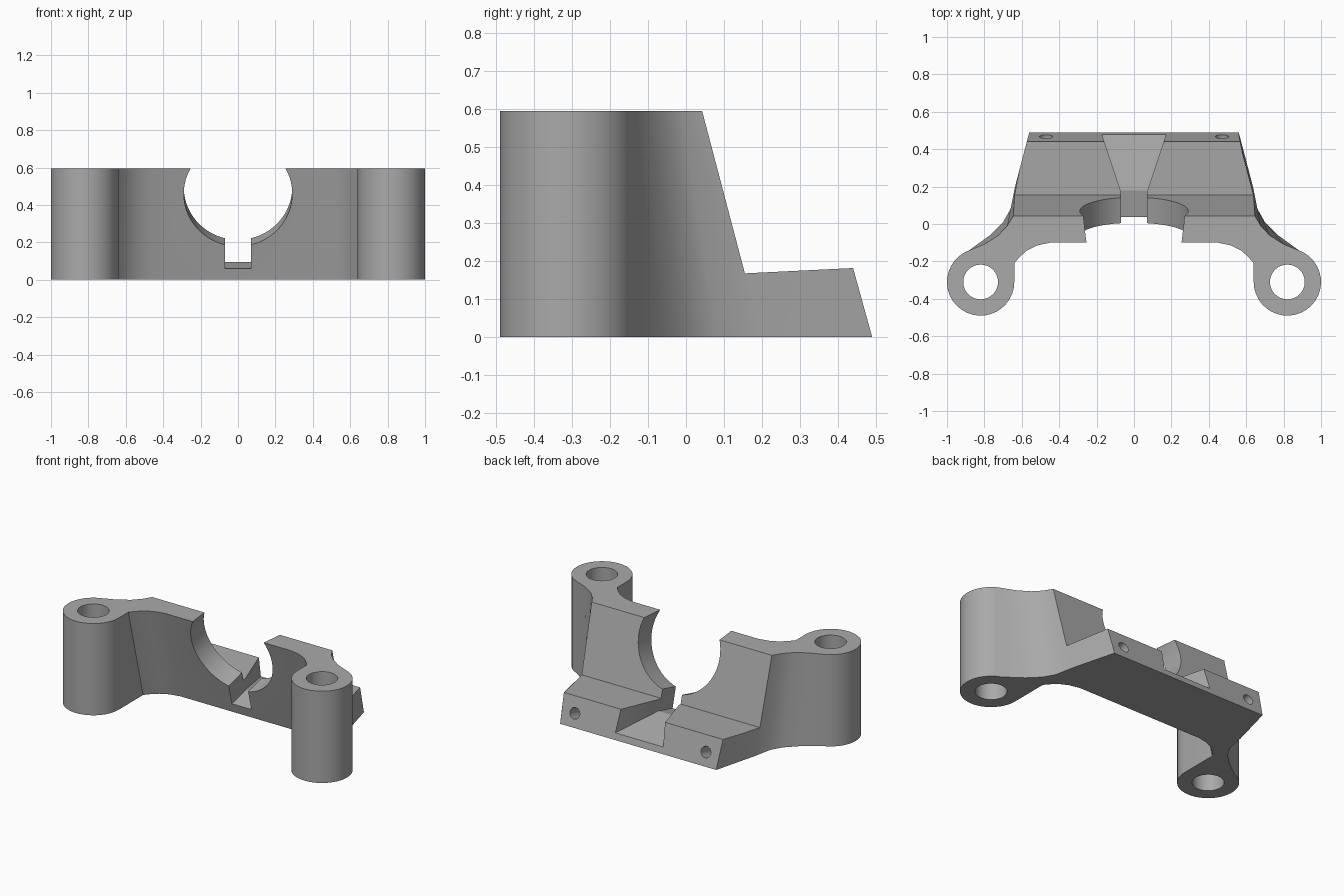
import bpy, bmesh
from math import sin, cos, radians, atan2
from mathutils import Vector

cube = bpy.data.objects.get("Cube")
if cube:
    bpy.data.objects.remove(cube, do_unlink=True)

HEIGHT = 0.595
LEAN = 0.256          # backward shift of the leaning wall per unit of drop
BOSS = Vector((0.82, -0.31))

grey = bpy.data.materials.new("plain_grey")
grey.use_nodes = True
tone = (0.40, 0.40, 0.40, 1)
grey.diffuse_color = tone
grey.node_tree.nodes["Principled BSDF"].inputs["Base Color"].default_value = tone


def loft(name, lower, upper):
    """Closed solid between two matching rings of 3D points."""
    bm = bmesh.new()
    a = [bm.verts.new(p) for p in lower]
    b = [bm.verts.new(p) for p in upper]
    n = len(a)
    bm.faces.new(a[::-1])
    bm.faces.new(b)
    for i in range(n):
        j = (i + 1) % n
        bm.faces.new((a[i], a[j], b[j], b[i]))
    bmesh.ops.recalc_face_normals(bm, faces=bm.faces)
    mesh = bpy.data.meshes.new(name)
    bm.to_mesh(mesh)
    bm.free()
    mesh.materials.append(grey)
    obj = bpy.data.objects.new(name, mesh)
    bpy.context.collection.objects.link(obj)
    return obj


def side_prism(name, profile, half):
    """Extrude a (y, z) profile from -half to +half in x."""
    return loft(name, [(-half, y, z) for y, z in profile],
                [(half, y, z) for y, z in profile])


def rod(name, start, end, radius, sides):
    start, end = Vector(start), Vector(end)
    axis = (end - start).normalized()
    u = axis.orthogonal().normalized()
    v = axis.cross(u)
    ring = [radius * (u * cos(t) + v * sin(t))
            for t in (radians(360 * i / sides) for i in range(sides))]
    return loft(name, [start + p for p in ring], [end + p for p in ring])


def cut(target, cutter):
    cutter.hide_render = True
    mod = target.modifiers.new("cut", "BOOLEAN")
    mod.operation = "DIFFERENCE"
    mod.solver = "EXACT"
    mod.object = cutter
    bpy.context.view_layer.objects.active = target
    bpy.ops.object.modifier_apply(modifier=mod.name)
    bpy.data.objects.remove(cutter, do_unlink=True)


# Half outlines from the back corner, round the boss, to the middle of the front
arc = [(BOSS.x + 0.18 * cos(radians(a)), BOSS.y + 0.18 * sin(radians(a)))
       for a in [70 - 250 * i / 24 for i in range(25)]]
neck_top = [(0.645, 0.045), (0.678, -0.01), (0.725, -0.06), (0.80, -0.108)]
neck_base = [(0.636, 0.20), (0.66, 0.08), (0.70, 0.01), (0.77, -0.06)]
fillet = [(0.64, -0.21), (0.61, -0.175), (0.57, -0.14), (0.52, -0.115), (0.45, -0.10)]
back = [(0.552, 0.52)]
top_half = back + neck_top + arc + fillet
base_half = back + neck_base + arc + [(x, y + LEAN * HEIGHT) for x, y in fillet]


def full_ring(half, z):
    return [(x, y, z) for x, y in half] + [(-x, y, z) for x, y in reversed(half)]


bracket = loft("clamp_bracket", full_ring(base_half, 0), full_ring(top_half, HEIGHT))

# Sloping back, low ledge and leaning rear face
cut(bracket, side_prism("back_cutter", [
    (0.015, 0.70), (0.155, 0.168), (0.44, 0.182), (0.518, -0.1), (0.8, -0.1), (0.8, 0.7)], 1.2))

# Round saddle, square to the leaning wall
centre = Vector((0, -0.064, 0.46))
axis = Vector((0, 1, LEAN)).normalized()
cut(bracket, rod("saddle_cutter", centre - axis * 0.3, centre + axis * 0.42, 0.29, 64))

# Narrow slot and flared channel behind it
cut(bracket, side_prism("slot_cutter", [
    (-0.2, 0.0), (0.18, 0.095), (0.18, 0.75), (-0.2, 0.75)], 0.07))
channel = [(-0.069, 0.17, 0.097), (0.069, 0.17, 0.097), (0.185, 0.52, 0.033), (-0.185, 0.52, 0.033)]
cut(bracket, loft("channel_cutter", channel, [(x, y, 0.8) for x, y, z in channel]))

# Upright boss bores and small rear screw holes
rear = Vector((0, 0.96, 0.267))
for side in (-1, 1):
    cut(bracket, rod("boss_bore", (side * BOSS.x, BOSS.y, -0.1),
                     (side * BOSS.x, BOSS.y, 0.8), 0.093, 32))
    mouth = Vector((side * 0.47, 0.467, 0.083))
    cut(bracket, rod("screw_hole", mouth + rear * 0.06, mouth - rear * 0.17, 0.035, 20))

# Smooth curves with crisp edges
bpy.ops.object.select_all(action="DESELECT")
bracket.select_set(True)
bpy.context.view_layer.objects.active = bracket
bpy.ops.object.shade_smooth_by_angle(angle=radians(25))
